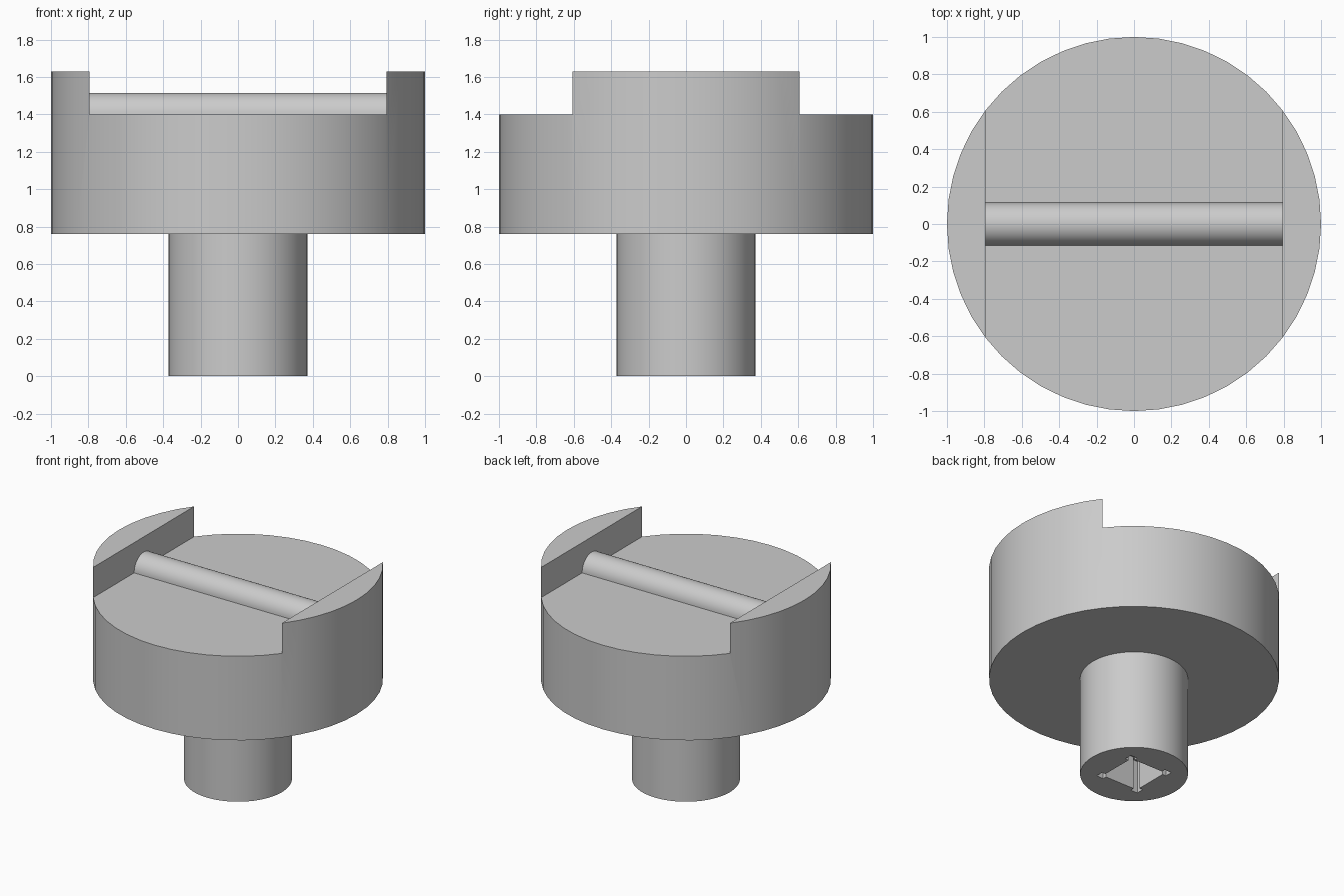
import bpy
import math

cube = bpy.data.objects.get("Cube")
if cube:
    bpy.data.objects.remove(cube, do_unlink=True)

grey = bpy.data.materials.new("light_grey")
grey.use_nodes = True
grey.diffuse_color = (0.6, 0.6, 0.6, 1)
grey.node_tree.nodes["Principled BSDF"].inputs["Base Color"].default_value = (0.6, 0.6, 0.6, 1)


def prism(name, outline, low, high):
    """Extrude a flat outline from z = low to z = high."""
    n = len(outline)
    verts = [(x, y, z) for z in (low, high) for x, y in outline]
    faces = [tuple(reversed(range(n))), tuple(range(n, 2 * n))]
    faces += [(i, (i + 1) % n, (i + 1) % n + n, i + n) for i in range(n)]
    mesh = bpy.data.meshes.new(name)
    mesh.from_pydata(verts, [], faces)
    mesh.materials.append(grey)
    obj = bpy.data.objects.new(name, mesh)
    bpy.context.collection.objects.link(obj)
    return obj


def arc(radius, count, sweep=math.tau):
    steps = count if sweep == math.tau else count + 1
    return [(radius * math.cos(sweep * i / count), radius * math.sin(sweep * i / count))
            for i in range(steps)]


def activate(obj):
    bpy.ops.object.select_all(action='DESELECT')
    obj.select_set(True)
    bpy.context.view_layer.objects.active = obj


def cut(obj, cutter):
    mod = obj.modifiers.new("cut", 'BOOLEAN')
    mod.operation = 'DIFFERENCE'
    mod.solver = 'EXACT'
    mod.object = cutter
    activate(obj)
    bpy.ops.object.modifier_apply(modifier=mod.name)
    bpy.data.objects.remove(cutter, do_unlink=True)


SLOT = 0.794      # half width of the slot across the head
FLOOR = 1.4       # height of the slot floor

# Round head with a wide slot that leaves two raised cheeks
head = prism("head", arc(1, 48), 0.76, 1.63)
cut(head, prism("slot_cutter", [(-SLOT, -2), (SLOT, -2), (SLOT, 2), (-SLOT, 2)], FLOOR, 2))

# Stem with a square socket that has small relief notches in its corners
stem = prism("stem", arc(0.372, 48), 0, 0.76)
inner, step, outer = 0.153, 0.124, 0.183
corner = [(inner, step), (outer, step), (outer, outer), (step, outer), (step, inner)]
socket = []
for turn in range(4):
    socket += corner
    corner = [(-y, x) for x, y in corner]
# The first point of each corner sits on the socket wall
cut(stem, prism("socket_cutter", socket, -0.1, 0.25))

# Half-round rib lying across the slot floor
rib = prism("rib", arc(0.115, 24, math.pi), -SLOT, SLOT)
rib.rotation_euler = (math.pi / 2, 0, math.pi / 2)
rib.location.z = FLOOR

for part in (head, stem, rib):
    activate(part)
    bpy.ops.object.shade_smooth_by_angle(angle=math.radians(30))
